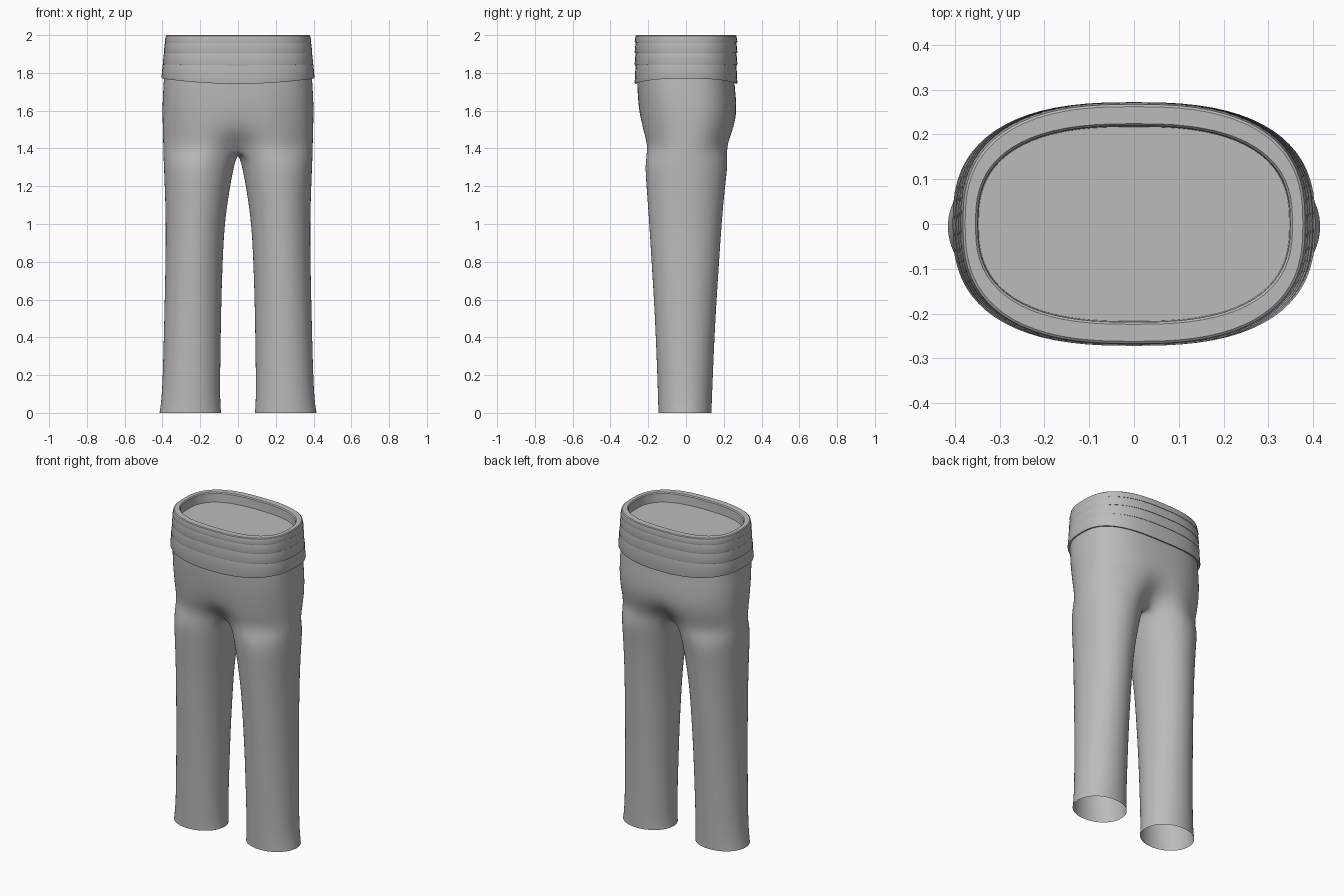
import bpy, bmesh
from math import sin, cos, pi, exp, copysign

if "Cube" in bpy.data.objects:
    bpy.data.objects.remove(bpy.data.objects["Cube"])

cloth = bpy.data.materials.new("grey cloth")
cloth.use_nodes = True
cloth.diffuse_color = (0.5, 0.5, 0.5, 1)
cloth.node_tree.nodes["Principled BSDF"].inputs["Base Color"].default_value = (0.5, 0.5, 0.5, 1)

SIDES, OUTER = 20, 14      # leg sides, and how many of them face away from the inseam


def oval(t, a, b, n):
    """Point on a rounded rectangle-like oval with exponent n."""
    c, s = cos(t), sin(t)
    return a * copysign(abs(c) ** (2 / n), c), b * copysign(abs(s) ** (2 / n), s)


def skin(bm, low, high, closed):
    for i in range(len(low) if closed else len(low) - 1):
        j = (i + 1) % len(low)
        bm.faces.new((low[i], low[j], high[j], high[i]))


def finish(bm, name):
    bmesh.ops.recalc_face_normals(bm, faces=bm.faces[:])
    mesh = bpy.data.meshes.new(name)
    bm.to_mesh(mesh)
    bm.free()
    mesh.materials.append(cloth)
    obj = bpy.data.objects.new(name, mesh)
    bpy.context.collection.objects.link(obj)
    return obj


def smooth(obj, angle):
    bpy.ops.object.select_all(action='DESELECT')
    obj.select_set(True)
    bpy.context.view_layer.objects.active = obj
    bpy.ops.object.shade_smooth_by_angle(angle=angle)


# Trousers: one half is lofted, then mirrored and subdivided
bm = bmesh.new()

# Hips: half width, front y, back y, height, inward dip at the centre, squareness
hips = [(.393, -.260, .256, 1.80, 0, 2.6), (.396, -.260, .258, 1.74, 0, 2.6),
        (.402, -.255, .268, 1.65, 0, 2.5), (.402, -.248, .272, 1.56, .02, 2.4),
        (.400, -.238, .258, 1.48, .12, 2.3), (.398, -.228, .240, 1.40, .5, 2.15)]
rows = []
for a, front, back, z, dip, n in hips:
    row = []
    for k in range(OUTER + 1):
        x, y = oval(-pi / 2 + pi * k / OUTER, a, (back - front) / 2, n)
        if k in (0, OUTER):
            x = 0
        y = y * (1 - dip * exp(-(x / .08) ** 2)) + (front + back) / 2
        row.append(bm.verts.new((x, y, z)))
    if rows:
        skin(bm, row, rows[-1], False)
    rows.append(row)

# Crotch seam closes the last hip row into a leg ring
first, last = rows[-1][0].co, rows[-1][-1].co
gap = SIDES - OUTER
ring = rows[-1][:]
for k in range(1, gap):
    f = k / gap
    p = last.lerp(first, f)
    ring.append(bm.verts.new((0, p.y, p.z - .025 * sin(pi * f))))

# Legs: inner x, outer x, front y, back y, height
legs = [(.016, .396, -.221, .226, 1.32), (.040, .390, -.212, .209, 1.20),
        (.070, .384, -.197, .191, 1.00), (.079, .386, -.185, .178, .80),
        (.086, .390, -.172, .164, .60), (.090, .396, -.160, .151, .36),
        (.093, .402, -.152, .142, .14), (.091, .411, -.149, .138, .04),
        (.087, .418, -.148, .137, 0)]
for inner, outer, front, back, z in legs:
    low = []
    for k in range(SIDES):
        t = 2 * pi * (k - OUTER / 2) / SIDES
        x, y = oval(t, (outer - inner) / 2, (back - front) / 2, 2.05)
        low.append(bm.verts.new((x + (inner + outer) / 2, y + (front + back) / 2, z)))
    skin(bm, low, ring, True)
    ring = low

trousers = finish(bm, "trousers")
mirror = trousers.modifiers.new("mirror", 'MIRROR')
mirror.use_clip = True
mirror.merge_threshold = .001
smooth(trousers, pi)
subdivide = trousers.modifiers.new("subdivide", 'SUBSURF')
subdivide.levels = subdivide.render_levels = 2

# Waistband: stacked folds, a flat rim and a sunken floor
folds = [(1.770, 1.845, .405), (1.845, 1.905, .398), (1.905, 1.960, .393), (1.960, 1.996, .388)]
profile = [(.384, .250, 1.775)]
for low, high, a in folds:
    profile += [(a - .002, .270, low), (a, .272, low + .005), (a - .006, .267, high)]
profile += [(.377, .262, 2), (.354, .224, 2), (.349, .219, 1.994), (.347, .217, 1.94)]

bm = bmesh.new()
ring, count = None, 72
for a, b, z in profile:
    row = []
    for k in range(count):
        x, y = oval(2 * pi * k / count, a, b, 2.6)
        sag = .028 * (1 - (x / a) ** 2) * max(0, (1.86 - z) / .09)
        row.append(bm.verts.new((x, y, z - sag)))
    if ring:
        skin(bm, ring, row, True)
    ring = row
bm.faces.new(ring)
smooth(finish(bm, "waistband"), .6)
